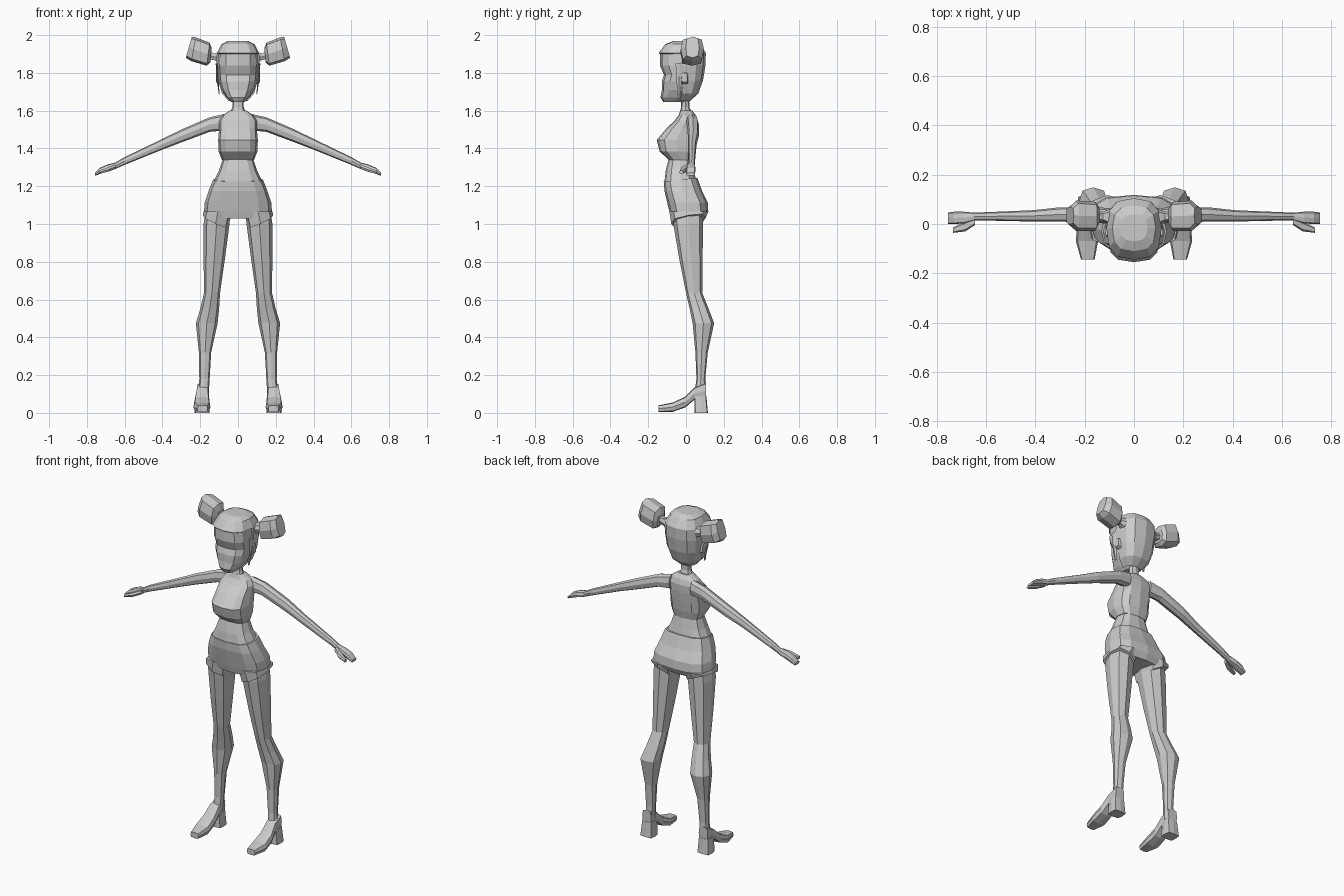
import bpy, bmesh, math

ORDER = {'z': (0, 1, 2), 'y': (0, 2, 1), 'x': (2, 0, 1)}


def loft(name, axis, rings, n=8, power=0.7, mirror=False, cut=None):
    """Rings are (a0, a1, b0, b1, c, tilt_a, tilt_b): cross-section extents and place along axis."""
    bm = bmesh.new()
    loops = []
    for r in rings:
        a0, a1, b0, b1, c = r[:5]
        ta, tb = (tuple(r[5:]) + (0, 0))[:2]
        loop = []
        for i in range(n):
            t = 2 * math.pi * i / n
            u, v = (math.copysign(abs(k) ** power, k) if abs(k) > 1e-6 else 0
                    for k in (math.cos(t), math.sin(t)))
            p = ((a0 + a1) / 2 + u * (a1 - a0) / 2,
                 (b0 + b1) / 2 + v * (b1 - b0) / 2, c + ta * u + tb * v)
            if axis == 'x':
                p = (p[2], p[0], p[1])
            elif axis == 'y':
                p = (p[0], p[2], p[1])
            loop.append(bm.verts.new(p))
        loops.append(loop)
    for low, high in zip(loops, loops[1:]):
        for i in range(n):
            j = (i + 1) % n
            bm.faces.new((low[i], low[j], high[j], high[i]))
    bm.faces.new(loops[0])
    bm.faces.new(loops[-1])
    bmesh.ops.recalc_face_normals(bm, faces=bm.faces)
    if cut:
        doomed = [f for f in bm.faces if cut(f.calc_center_median())]
        bmesh.ops.delete(bm, geom=doomed, context='FACES')
    mesh = bpy.data.meshes.new(name)
    bm.to_mesh(mesh)
    bm.free()
    ob = bpy.data.objects.new(name, mesh)
    bpy.context.collection.objects.link(ob)
    if mirror:
        m = ob.modifiers.new("mirror", 'MIRROR')
        m.use_mirror_merge = False
    return ob


def sym(rows):
    """Centred rings from (half width, front, back, z, tilts)."""
    return [(-r[0], r[0], *r[1:]) for r in rows]


# Head and hair shell with an open face
loft("head", 'z', sym([
    (.035, -.12, .0, 1.645), (.06, -.135, .035, 1.67), (.085, -.128, .06, 1.71),
    (.1, -.128, .08, 1.755), (.105, -.117, .088, 1.79), (.108, -.138, .092, 1.84),
    (.105, -.137, .09, 1.9), (.075, -.09, .055, 1.945)]), 12, .75)
hair = loft("hair", 'z', sym([
    (.05, -.09, .022, 1.652), (.085, -.11, .065, 1.69), (.105, -.12, .09, 1.76),
    (.115, -.14, .103, 1.84), (.112, -.145, .105, 1.905),
    (.088, -.11, .075, 1.952), (.055, -.07, .04, 1.968)]), 12, .75,
    cut=lambda p: p.z < 1.655 or (p.y < -.02 and p.z < 1.88))
shell = hair.modifiers.new("thickness", 'SOLIDIFY')
shell.thickness = .008

# Hair buns, ties, side locks and ears
loft("hair_bun", 'x', [
    (.0, .07, 1.855, 1.93, .143, 0, -.004), (-.028, .09, 1.838, 1.96, .158, 0, -.008),
    (-.028, .095, 1.862, 1.988, .235, 0, -.012), (-.002, .07, 1.88, 1.992, .26, 0, -.016)],
    8, .6, True)
loft("hair_tie", 'x', [(-.005, .06, 1.85, 1.915, .1), (.01, .05, 1.865, 1.905, .125),
                       (.01, .05, 1.87, 1.915, .15)], 6, .7, True)
loft("side_lock", 'z', [(.108, .118, -.055, -.01, 1.85), (.105, .116, -.052, -.02, 1.78),
                        (.097, .101, -.045, -.03, 1.685)], 4, 1, True)
loft("ear", 'x', [(-.025, .012, 1.74, 1.805, .095), (-.022, .008, 1.75, 1.8, .116)],
     8, .4, True)

# Neck, top and bare midriff
loft("neck", 'z', sym([(.045, -.035, .035, 1.575), (.03, -.026, .018, 1.62),
                       (.03, -.025, .02, 1.68)]), 8, .8)
loft("top", 'z', sym([
    (.085, -.09, .033, 1.338), (.103, -.14, .045, 1.385), (.105, -.155, .054, 1.445),
    (.1, -.105, .06, 1.505), (.1, -.06, .06, 1.548), (.08, -.038, .05, 1.577),
    (.04, -.03, .033, 1.602)]), 12, .7)
loft("midriff", 'z', sym([(.13, -.114, .055, 1.225), (.102, -.108, .043, 1.28),
                          (.08, -.092, .03, 1.345)]), 12, .75)

# Shorts with separate leg openings
loft("shorts", 'z', sym([
    (.16, -.078, .1, 1.03), (.18, -.088, .118, 1.065), (.176, -.1, .115, 1.115),
    (.156, -.114, .085, 1.175), (.132, -.118, .06, 1.235, 0, .01)]), 12, .7)
loft("shorts_leg", 'z', [(.052, .187, -.078, .105, 1.017, .03, .016),
                         (.03, .182, -.088, .118, 1.066)], 8, .7, True)

# Legs
loft("leg", 'z', [
    (.155, .21, .045, .105, .1), (.15, .205, .055, .102, .18), (.142, .207, .05, .115, .32),
    (.108, .223, .035, .149, .475), (.1, .2, .02, .12, .55), (.095, .18, .0, .086, .635),
    (.07, .182, -.035, .088, .81), (.045, .182, -.067, .09, 1.0),
    (.045, .175, -.07, .09, 1.05)], 8, .8, True)

# High-heeled shoes
loft("shoe", 'y', [
    (.16, .215, .005, .04, -.145), (.146, .236, .006, .055, -.07),
    (.15, .232, .028, .085, -.005), (.155, .222, .07, .135, .045),
    (.158, .218, .075, .16, .105)], 8, .5, True)
loft("shoe_heel", 'z', [(.15, .23, .045, .116, 0), (.155, .222, .045, .108, .09)],
     8, .35, True)

# Arms, hands and thumbs
loft("arm", 'x', [
    (.0, .062, 1.495, 1.583, .07), (.004, .068, 1.488, 1.565, .15),
    (.01, .068, 1.432, 1.5, .3), (.01, .056, 1.39, 1.446, .41),
    (.014, .048, 1.313, 1.354, .6), (.014, .046, 1.291, 1.325, .65)], 8, .8, True)
loft("hand", 'x', [
    (.014, .046, 1.291, 1.325, .65), (.002, .05, 1.28, 1.315, .69),
    (.0, .05, 1.265, 1.298, .73), (-.0, .047, 1.256, 1.272, .756)], 8, .6, True)
loft("thumb", 'x', [(-.004, .03, 1.292, 1.318, .645), (-.03, .01, 1.276, 1.302, .685),
                    (-.036, -.014, 1.265, 1.283, .735)], 6, .7, True)
